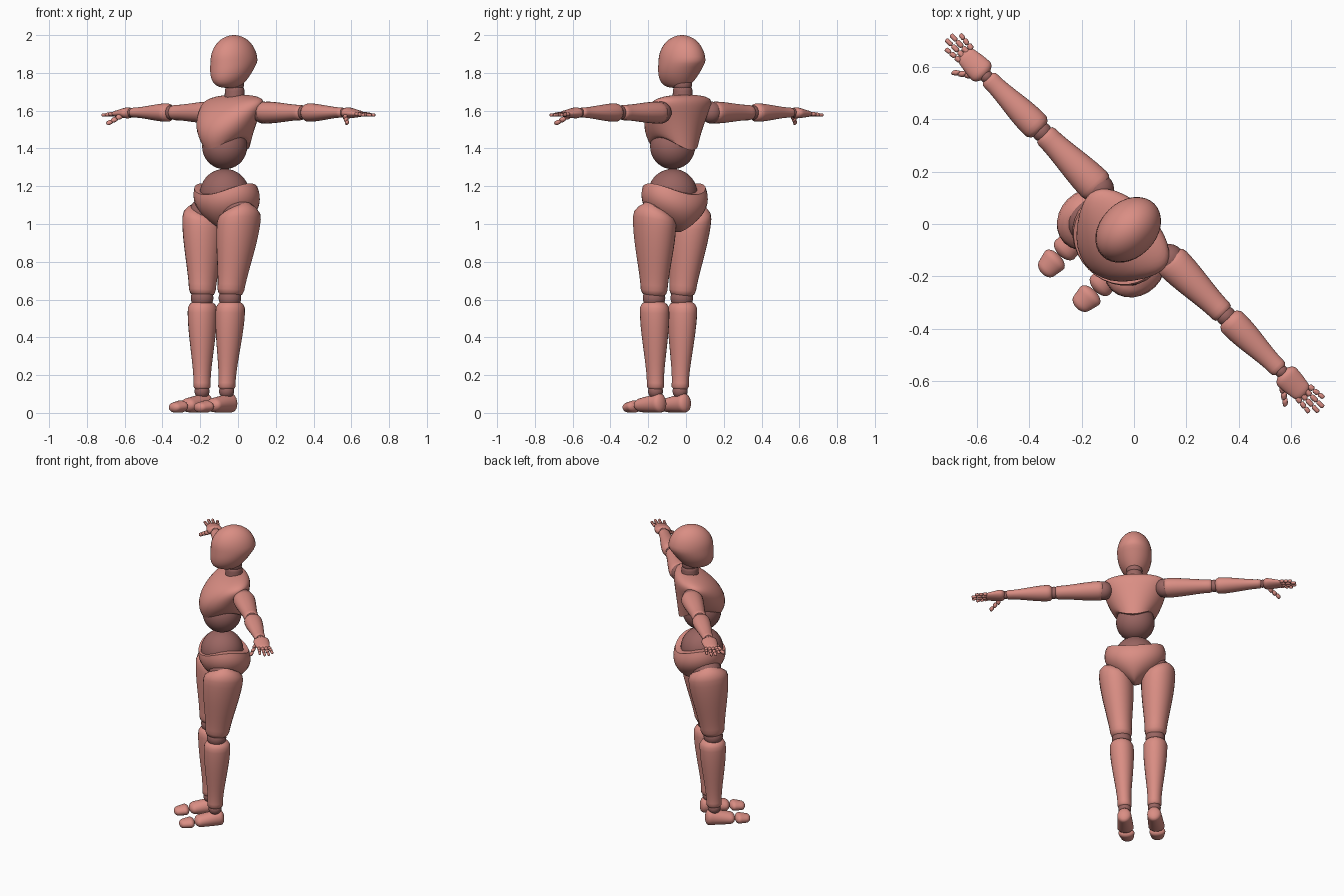
import bpy
import bmesh
from math import pi, tau, sin, cos, sqrt, radians
from mathutils import Matrix, Vector

default_cube = bpy.data.objects.get("Cube")
if default_cube:
    bpy.data.objects.remove(default_cube, do_unlink=True)

# The whole figure stands turned towards its right
TURN = Matrix.Rotation(radians(-45), 4, 'Z')
ACROSS, FORE_AFT = Vector((1, 0, 0)), Vector((0, 1, 0))


def make_material(name, color):
    material = bpy.data.materials.new(name)
    material.use_nodes = True
    material.diffuse_color = color
    shader = material.node_tree.nodes["Principled BSDF"]
    shader.inputs["Base Color"].default_value = color
    return material


SHELL = make_material("salmon shell", (.7, .27, .23, 1))
JOINT = make_material("dark joint", (.32, .13, .12, 1))


def finish(name, bm, material):
    bmesh.ops.recalc_face_normals(bm, faces=bm.faces)
    bm.transform(TURN)
    for face in bm.faces:
        face.smooth = True
    mesh = bpy.data.meshes.new(name)
    bm.to_mesh(mesh)
    bm.free()
    mesh.set_sharp_from_angle(angle=radians(50))
    mesh.materials.append(material)
    part = bpy.data.objects.new(name, mesh)
    bpy.context.scene.collection.objects.link(part)


def joint_ball(name, center, radius):
    bm = bmesh.new()
    bmesh.ops.create_uvsphere(bm, u_segments=28, v_segments=18, radius=radius)
    bm.transform(Matrix.Translation(center))
    finish(name, bm, JOINT)


def skin(name, rings, material=SHELL):
    """Bridge a list of point rings and close both ends."""
    bm = bmesh.new()
    loops = [[bm.verts.new(point) for point in ring] for ring in rings]

    def pairs(loop):
        return zip(loop, loop[1:] + loop[:1])

    for low, high in zip(loops, loops[1:]):
        for (a, b), (d, c) in zip(pairs(low), pairs(high)):
            bm.faces.new((a, b, c, d))
    for loop in (loops[0], loops[-1]):
        middle = bm.verts.new(sum((v.co for v in loop), Vector()) / len(loop))
        for a, b in pairs(loop):
            bm.faces.new((a, b, middle))
    finish(name, bm, material)


def body_ring(z, width, front, back, saddle=0):
    """Level oval whose left and right sides rise by the saddle height."""
    middle, depth = (front + back) / 2, (back - front) / 2
    angles = [tau * i / 32 for i in range(32)]
    return [Vector((width * cos(a), middle + depth * sin(a), z + saddle * cos(a) ** 2))
            for a in angles]


def limb(name, start, end, radii, wide=ACROSS, bulge=0, flare=0, aspect=(1, 1),
         tilt=0, count=24, steps=18, material=SHELL):
    """Round-ended taper with a muscle bulge near the start and a flare at the end."""
    start, end = Vector(start), Vector(end)
    length = (end - start).length
    along = (end - start).normalized()
    thick = along.cross(wide).normalized()
    rings = []
    for i in range(steps):
        t = (1 - cos(pi * (i + .5) / steps)) / 2
        radius = radii[0] + (radii[1] - radii[0]) * t
        radius += bulge * sin(pi * sqrt(t)) + flare * t ** 8
        gap = min(1, min(t, 1 - t) * length / (.6 * radius))
        radius *= sqrt(1 - (1 - gap) ** 2)
        depth = radius * (aspect[0] + (aspect[1] - aspect[0]) * t)
        center = start + along * length * t
        lean = tilt * (1 - t) ** 4
        ring = []
        for k in range(count):
            c, s = cos(tau * k / count), sin(tau * k / count)
            ring.append(center + wide * radius * c + thick * depth * s - along * lean * c)
        rings.append(ring)
    skin(name, rings, material)


# Head: round crown, squarer jaw, back tucked in towards the neck
def head_ring(u):
    power = 2 if u > 0 else 4
    r = (1 - abs(u) ** power) ** (1 / power)
    jaw = max(0, -u)
    return body_ring(1.86 + .14 * u, .107 * r * (1 - .4 * jaw ** 2),
                     -.03 - .14 * r - .01 * jaw, -.03 + .14 * r * (1 - .7 * jaw))


skin("head", [head_ring(-cos(pi * (i + .4) / 24)) for i in range(24)])
neck_top = (0, -.025, 1.74)
joint_ball("neck_joint", neck_top, .05)
limb("neck", (0, -.025, 1.64), neck_top, (.055, .05), material=JOINT)


# Chest: widens to the shoulders over an arched lower rim
def chest_ring(u):
    round_off = sqrt(1 - u ** 14)
    front = -.215 - .19 * u + .32 * u ** 2
    back = .045 + .035 * u
    middle, depth = (front + back) / 2, (back - front) / 2 * round_off
    return body_ring(1.39 + .295 * u, (.118 + .11 * u) * round_off,
                     middle - depth, middle + depth, .07 * (1 - u) ** 3)


skin("chest", [chest_ring(1 - (1 - i / 20) ** 2) for i in range(20)])
joint_ball("waist_joint", (0, -.1, 1.41), .12)
joint_ball("belly_joint", (0, -.1, 1.16), .132)


# Pelvis: narrow at the crotch, full at the hips, rim raised at the sides
def pelvis_ring(u):
    swell = sin(1.9 * u)
    middle, depth = -.09 + .03 * (1 - u), .16 * swell ** .6
    return body_ring(.955 + .2 * u, .19 * swell, middle - depth, middle + depth, .06 * u ** 2)


skin("pelvis", [pelvis_ring((i / 20) ** 1.5) for i in range(1, 21)])

for label, side in (("left", 1), ("right", -1)):
    # Legs, standing slightly to one side of the hips
    def leg(x, y, z):
        return Vector((side * x - .022 + .012 * z, y, z))

    hip, knee = leg(.12, -.11, 1.055), leg(.104, -.15, .608)
    ankle = leg(.092, -.157, .115)
    joint_ball(label + "_hip_joint", hip, .09)
    limb(label + "_thigh", leg(.136, -.108, 1.09), knee, (.08, .055), bulge=.03,
         flare=.012, aspect=(1.2, 1.1), tilt=.035 * side)
    joint_ball(label + "_knee_joint", knee, .06)
    limb(label + "_shin", leg(.106, -.145, .6), ankle, (.06, .03), bulge=.02,
         flare=.016, aspect=(1.1, 1.1))
    joint_ball(label + "_ankle_joint", ankle, .04)
    limb(label + "_foot", leg(.092, -.1, .055), leg(.097, -.286, .038), (.042, .052),
         aspect=(1.25, .65))
    limb(label + "_toes", leg(.097, -.286, .037), leg(.093, -.382, .026), (.056, .035),
         aspect=(.62, .7))

    # Arms, held straight out
    def arm(x, y=0, z=1.59):
        return Vector((side * x, y, z))

    shoulder, elbow, wrist = arm(.19), arm(.497), arm(.797)
    joint_ball(label + "_shoulder_joint", shoulder, .058)
    limb(label + "_upper_arm", arm(.17), elbow, (.06, .036), FORE_AFT, bulge=.012,
         flare=.012, aspect=(.85, .9))
    joint_ball(label + "_elbow_joint", elbow, .038)
    limb(label + "_forearm", elbow, wrist, (.044, .026), FORE_AFT, bulge=.015,
         flare=.012, aspect=(.9, .75))
    joint_ball(label + "_wrist_joint", wrist, .025)
    limb(label + "_palm", wrist, arm(.925, 0, 1.582), (.036, .036), FORE_AFT,
         bulge=.013, aspect=(.65, .4))

    # Fingers: three rounded segments each
    def finger(name, base, tip, radius):
        for k in range(3):
            limb(f"{label}_{name}_{k + 1}", base.lerp(tip, k / 3), base.lerp(tip, (k + 1) / 3),
                 (radius, radius), FORE_AFT, count=10, steps=8)
            radius *= .9

    for name, spread in (("fore", -1.5), ("middle", -.5), ("ring", .5), ("little", 1.5)):
        y = .003 + .021 * spread
        reach = 1.01 - .012 * spread ** 2
        finger(name + "_finger", arm(.908, y, 1.583), arm(reach, y * 1.25, 1.576), .011)
    finger("thumb", arm(.835, -.035, 1.575), arm(.9, -.08, 1.53), .015)
